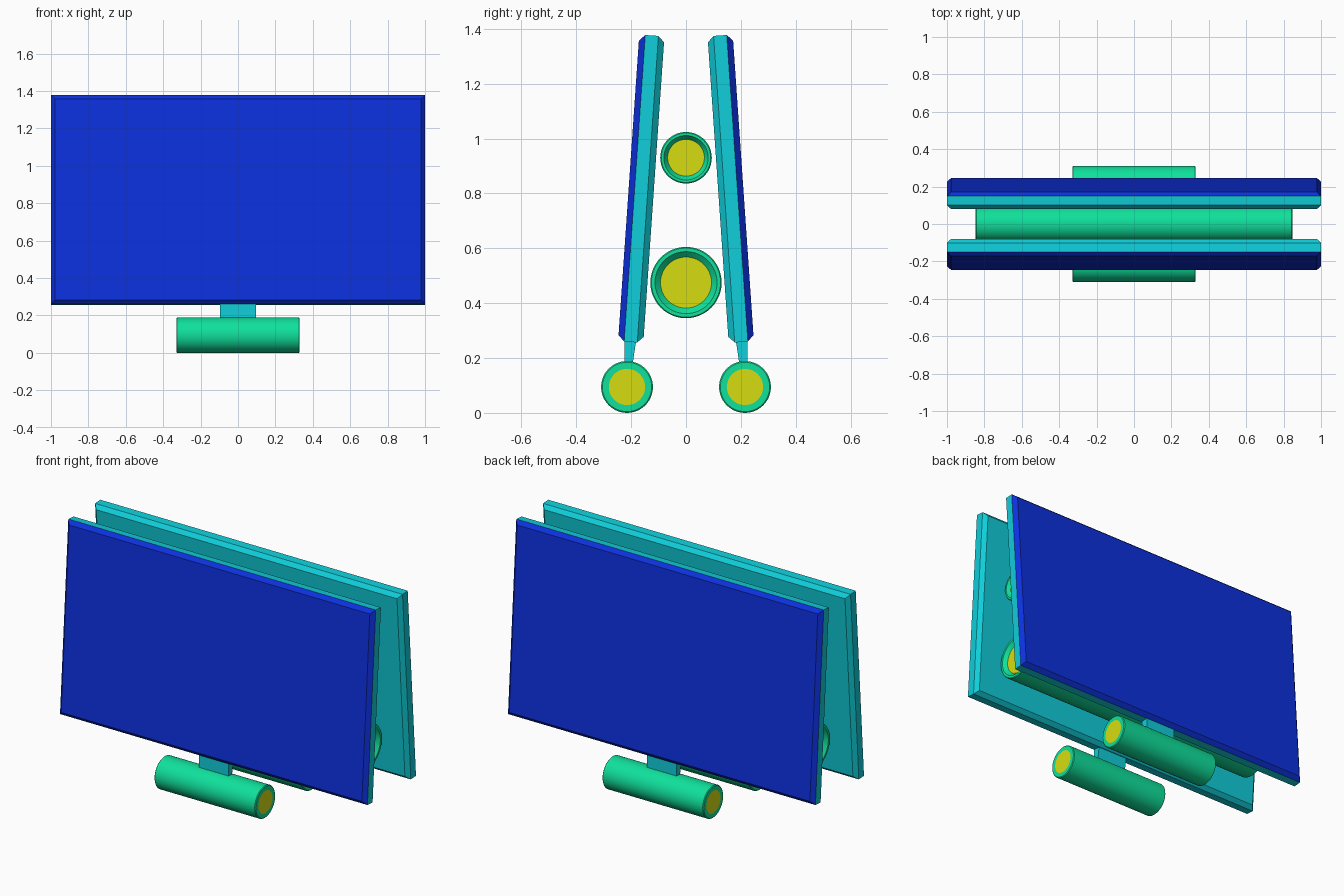
import bpy, bmesh, math
from mathutils import Matrix, Vector

cube = bpy.data.objects.get("Cube")
if cube:
    bpy.data.objects.remove(cube, do_unlink=True)


def material(name, rgb):
    m = bpy.data.materials.new(name)
    m.use_nodes = True
    m.diffuse_color = (*rgb, 1)
    m.node_tree.nodes["Principled BSDF"].inputs["Base Color"].default_value = (*rgb, 1)
    return m


BLUE = material("blue", (0.004, 0.03, 0.72))
CYAN = material("cyan", (0.005, 0.62, 0.70))
GREEN = material("green", (0.005, 0.75, 0.33))
YELLOW = material("yellow", (0.68, 0.72, 0.005))


def finish(name, bm, mats, smooth=False):
    bmesh.ops.recalc_face_normals(bm, faces=bm.faces)
    mesh = bpy.data.meshes.new(name)
    bm.to_mesh(mesh)
    bm.free()
    for m in mats:
        mesh.materials.append(m)
    ob = bpy.data.objects.new(name, mesh)
    bpy.context.collection.objects.link(ob)
    if smooth:
        bpy.ops.object.select_all(action="DESELECT")
        ob.select_set(True)
        bpy.context.view_layer.objects.active = ob
        bpy.ops.object.shade_smooth_by_angle(angle=math.radians(25))
    return ob


def loft(bm, rings):
    """Skin closed rings of points and cap both ends."""
    loops = [[bm.verts.new(p) for p in ring] for ring in rings]
    for a, b in zip(loops, loops[1:]):
        for i in range(len(a)):
            j = (i + 1) % len(a)
            bm.faces.new((a[i], a[j], b[j], b[i]))
    bm.faces.new(loops[0])
    bm.faces.new(loops[-1])


def roller(name, y, z, half, profile):
    """Turned bar along x; profile lists (inset from end, radius) from axis outward."""
    bm = bmesh.new()
    outline = [(half - d, r) for d, r in profile]
    outline += [(-x, r) for x, r in reversed(outline)]
    n = 48
    loft(bm, [[(x, y + r * math.cos(math.tau * i / n), z + r * math.sin(math.tau * i / n))
               for i in range(n)] for x, r in outline])
    for f in bm.faces:
        f.material_index = int(len(f.verts) > 4)  # end discs
    finish(name, bm, [GREEN, YELLOW], smooth=True)


def panel(name, side):
    """Leaning chamfered board; the outward face and its chamfers are blue."""
    w, h, t, c = 1.0, 0.56, 0.046, 0.022
    bm = bmesh.new()

    def rect(y, inset):
        a, b = w - inset, h - inset
        return [(-a, y, -b), (a, y, -b), (a, y, b), (-a, y, b)]

    loft(bm, [rect(-t, c), rect(c - t, 0), rect(t - c, 0), rect(t, c)])
    bm.normal_update()
    for f in bm.faces:
        f.material_index = int(f.calc_center_median().y > c - t - 0.001)
    lean = Matrix.Translation((0, -0.163, 0.817)) @ Matrix.Rotation(-math.atan(0.069), 4, "X")
    bm.transform(Matrix.Scale(-side, 4, Vector((0, 1, 0))) @ lean)
    finish(name, bm, [BLUE, CYAN])


def stem(name, side):
    bm = bmesh.new()
    loft(bm, [[(x * 0.097, side * y, z) for x, y in ((-1, y0), (1, y0), (1, y1), (-1, y1))]
              for y0, y1, z in ((0.225, 0.202, 0.13), (0.225, 0.176, 0.30))])
    finish(name, bm, [CYAN])


# Boards, stems and foot rollers, front and back
for label, side in (("front", -1), ("back", 1)):
    panel(label + "_panel", side)
    stem(label + "_stem", side)
    roller(label + "_foot", side * 0.215, 0.0945, 0.329,
           [(0, 0.066), (0, 0.09), (0.004, 0.0945)])

# Long rollers between the boards with dished ends
for name, z, r, rim, disc in (("upper_roller", 0.93, 0.094, 0.081, 0.067),
                              ("lower_roller", 0.475, 0.13, 0.113, 0.093)):
    roller(name, 0, z, 0.847, [(0.02, disc), (0, rim), (0, r - 0.004), (0.004, r)])
